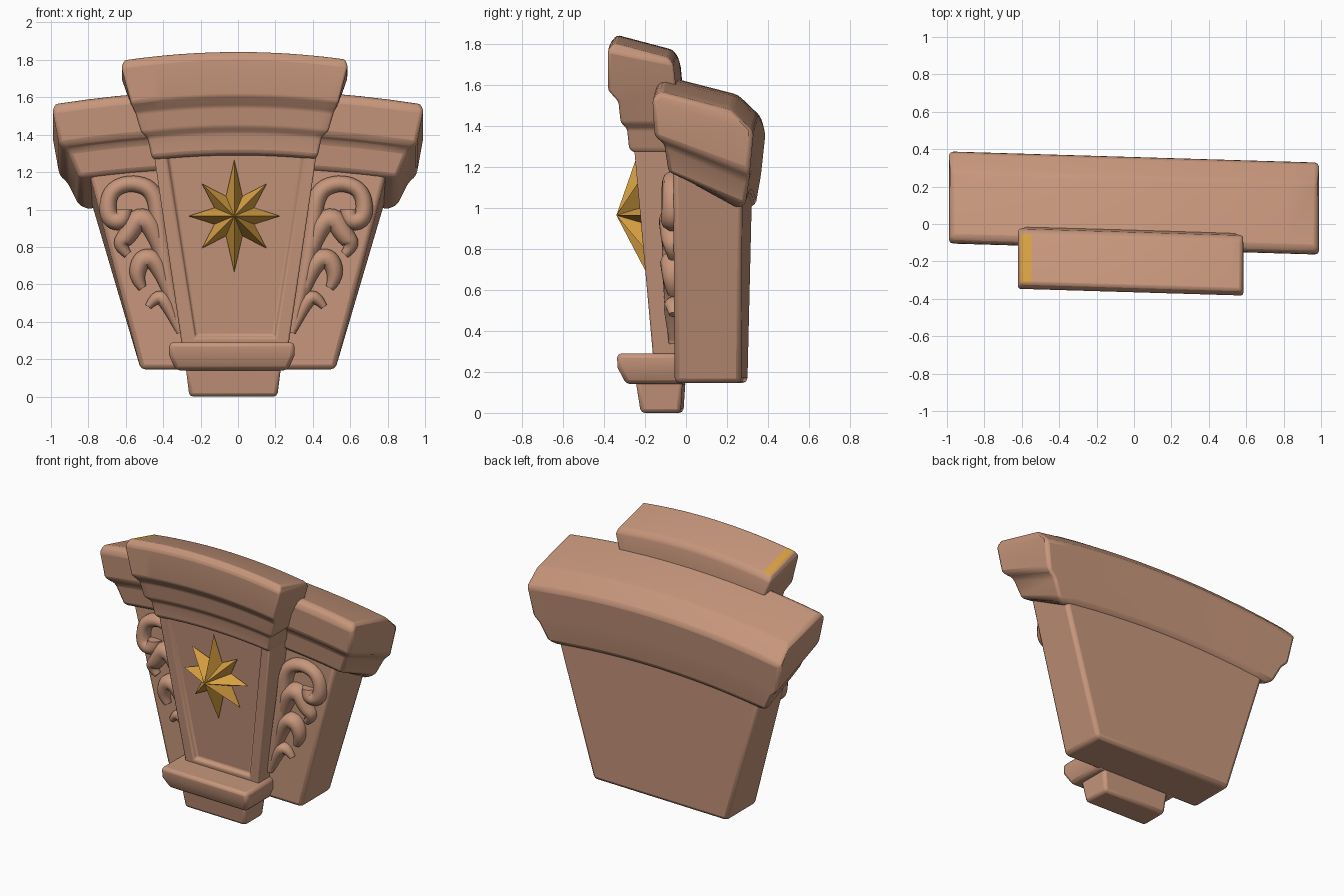
import bpy, bmesh, math

cube = bpy.data.objects.get("Cube")
if cube:
    bpy.data.objects.remove(cube)

SKEW = -0.03  # the block is turned very slightly to one side


def material(name, rgb):
    m = bpy.data.materials.new(name)
    m.use_nodes = True
    m.diffuse_color = (*rgb, 1)
    bsdf = m.node_tree.nodes["Principled BSDF"]
    bsdf.inputs["Base Color"].default_value = (*rgb, 1)
    bsdf.inputs["Roughness"].default_value = 0.8
    return m


STONE = material("terracotta stone", (0.57, 0.305, 0.2))
GOLD = material("gold paint", (0.68, 0.35, 0.055))


def finish(name, bm, mats, bevel=0.0, smooth=True):
    bmesh.ops.recalc_face_normals(bm, faces=bm.faces)
    mesh = bpy.data.meshes.new(name)
    bm.to_mesh(mesh)
    bm.free()
    ob = bpy.data.objects.new(name, mesh)
    bpy.context.collection.objects.link(ob)
    for m in mats:
        mesh.materials.append(m)
    if bevel:
        mod = ob.modifiers.new("Soft edges", 'BEVEL')
        mod.width = bevel
        mod.segments = 2
        mod.limit_method = 'ANGLE'
        mod.angle_limit = math.radians(25)
    if smooth:
        select(ob)
        bpy.ops.object.shade_smooth_by_angle(angle=math.radians(40))
    return ob


def select(ob):
    bpy.ops.object.select_all(action='DESELECT')
    ob.select_set(True)
    bpy.context.view_layer.objects.active = ob


def loft(rings, segs=1, arch=0.0, cx=0.0):
    """Stack rings of (half width, front y, front z, back y, back z), arched along x."""
    bm = bmesh.new()
    rows = []
    for hw, yf, zf, yb, zb in rings:
        front, back = [], []
        for i in range(segs + 1):
            x = cx + hw * (2 * i / segs - 1)
            drop = arch * x * x
            front.append(bm.verts.new((x, yf + SKEW * x, zf - drop)))
            back.append(bm.verts.new((x, yb + SKEW * x, zb - drop)))
        rows.append((front, back))
    for lo, hi in zip(rows, rows[1:]):
        for s in (0, 1):
            for i in range(segs):
                bm.faces.new((lo[s][i], lo[s][i + 1], hi[s][i + 1], hi[s][i]))
        for e in (0, -1):
            bm.faces.new((lo[0][e], lo[1][e], hi[1][e], hi[0][e]))
    for f, b in (rows[0], rows[-1]):
        for i in range(segs):
            bm.faces.new((f[i], f[i + 1], b[i + 1], b[i]))
    bmesh.ops.recalc_face_normals(bm, faces=bm.faces)
    return bm


# Tapered rear block
finish("rear_block", loft([
    (0.52, -0.04, 0.145, 0.285, 0.145),
    (0.82, -0.04, 1.30, 0.30, 1.15)]), [STONE], 0.025)

# Arched, two-step cornice across the rear block
finish("rear_cornice", loft([
    (0.80, -0.03, 1.22, 0.28, 1.05),
    (0.85, -0.06, 1.23, 0.315, 1.07),
    (0.91, -0.08, 1.38, 0.335, 1.20),
    (0.955, -0.125, 1.42, 0.34, 1.25),
    (0.99, -0.135, 1.61, 0.36, 1.45),
    (0.98, -0.10, 1.645, 0.25, 1.555)], 12, 0.08), [STONE], 0.02)

# Keystone shaft with a sunken front panel
bm = loft([
    (0.28, -0.15, 0.24, 0.0, 0.24),
    (0.45, -0.25, 1.40, 0.0, 1.40)], cx=-0.015)
panel = min(bm.faces, key=lambda f: f.calc_center_median().y)
bmesh.ops.inset_individual(bm, faces=[panel], thickness=0.095, depth=0)
bmesh.ops.inset_individual(bm, faces=[panel], thickness=0.02, depth=-0.025)
finish("keystone_shaft", bm, [STONE], 0.008)

# Keystone mouldings and crown, with a worn paint mark on one end of the top
bm = loft([
    (0.43, -0.24, 1.29, -0.03, 1.29),
    (0.445, -0.265, 1.31, -0.03, 1.31),
    (0.465, -0.275, 1.41, -0.03, 1.41),
    (0.50, -0.305, 1.445, -0.03, 1.445),
    (0.53, -0.315, 1.55, -0.03, 1.55),
    (0.555, -0.365, 1.61, -0.03, 1.60),
    (0.605, -0.365, 1.81, -0.045, 1.745),
    (0.59, -0.335, 1.845, -0.07, 1.775)], 20, 0.12, -0.018)
for f in bm.faces:
    if f.normal.z > 0.8 and f.calc_center_median().x < -0.55:
        f.material_index = 1
finish("keystone_crown", bm, [STONE, GOLD], 0.015)

# Ledge and foot below the keystone
finish("keystone_ledge", loft([
    (0.30, -0.285, 0.14, 0.0, 0.14),
    (0.335, -0.325, 0.22, 0.0, 0.22),
    (0.335, -0.33, 0.29, 0.0, 0.29)], cx=-0.033), [STONE], 0.022)
finish("keystone_foot", loft([
    (0.235, -0.215, 0.0, -0.02, 0.0),
    (0.255, -0.24, 0.16, -0.01, 0.16)], cx=-0.025), [STONE], 0.02)

# Raised eight-pointed star
bm = bmesh.new()
cx, cz = -0.02, 0.965
apex = bm.verts.new((cx, -0.34, cz))
rim = []
for i in range(16):
    a = i * math.pi / 8
    r = 0.115 if i % 2 else (0.30 if i % 8 == 4 or i % 8 == 12 else 0.245)
    z = cz + r * math.sin(a)
    y = -0.135 - 0.088 * (z - 0.29) + (0.0 if i % 2 else -0.015)
    rim.append(bm.verts.new((cx + r * math.cos(a), y, z)))
for i in range(16):
    bm.faces.new((apex, rim[i], rim[(i + 1) % 16]))
bm.faces.new(rim)
finish("star", bm, [GOLD], smooth=False)


# Scrolled leaf ornament: flattened tubes of (x, z, thickness)
def tendril(name, points, side):
    cu = bpy.data.curves.new(name, 'CURVE')
    cu.dimensions = '3D'
    cu.bevel_depth = 1.0
    cu.bevel_resolution = 3
    cu.resolution_u = 5
    cu.use_fill_caps = True
    sp = cu.splines.new('NURBS')
    sp.points.add(len(points) - 1)
    for p, (x, z, r) in zip(sp.points, points):
        p.co = (side * x, 0, z, 1)
        p.radius = r
    sp.use_endpoint_u = True
    sp.order_u = 3
    ob = bpy.data.objects.new(name, cu)
    bpy.context.collection.objects.link(ob)
    ob.location = (-0.01, -0.045 + SKEW * side * 0.5, 0)
    ob.scale.y = 1.2
    cu.materials.append(STONE)
    select(ob)
    bpy.ops.object.convert(target='MESH')
    bpy.ops.object.shade_smooth_by_angle(angle=math.radians(60))


LEAVES = {
    "scroll": [(0.30, 0.34, 0.02), (0.36, 0.6, 0.045), (0.41, 0.9, 0.05),
               (0.43, 1.1, 0.05), (0.56, 1.15, 0.045), (0.68, 1.1, 0.045),
               (0.69, 0.95, 0.05), (0.6, 0.93, 0.055), (0.6, 1.0, 0.045)],
    "upper_leaf": [(0.39, 0.72, 0.03), (0.43, 0.9, 0.06), (0.52, 0.97, 0.06),
                   (0.58, 0.86, 0.055), (0.63, 0.81, 0.04), (0.58, 0.76, 0.025)],
    "middle_leaf": [(0.36, 0.55, 0.03), (0.41, 0.72, 0.055), (0.5, 0.75, 0.055),
                    (0.54, 0.64, 0.045), (0.5, 0.58, 0.025)],
    "lower_leaf": [(0.31, 0.36, 0.02), (0.36, 0.49, 0.04), (0.42, 0.55, 0.04),
                   (0.47, 0.48, 0.02)],
}
for side, word in ((1, "left"), (-1, "right")):
    for part, pts in LEAVES.items():
        tendril(f"{word}_{part}", pts, side)
